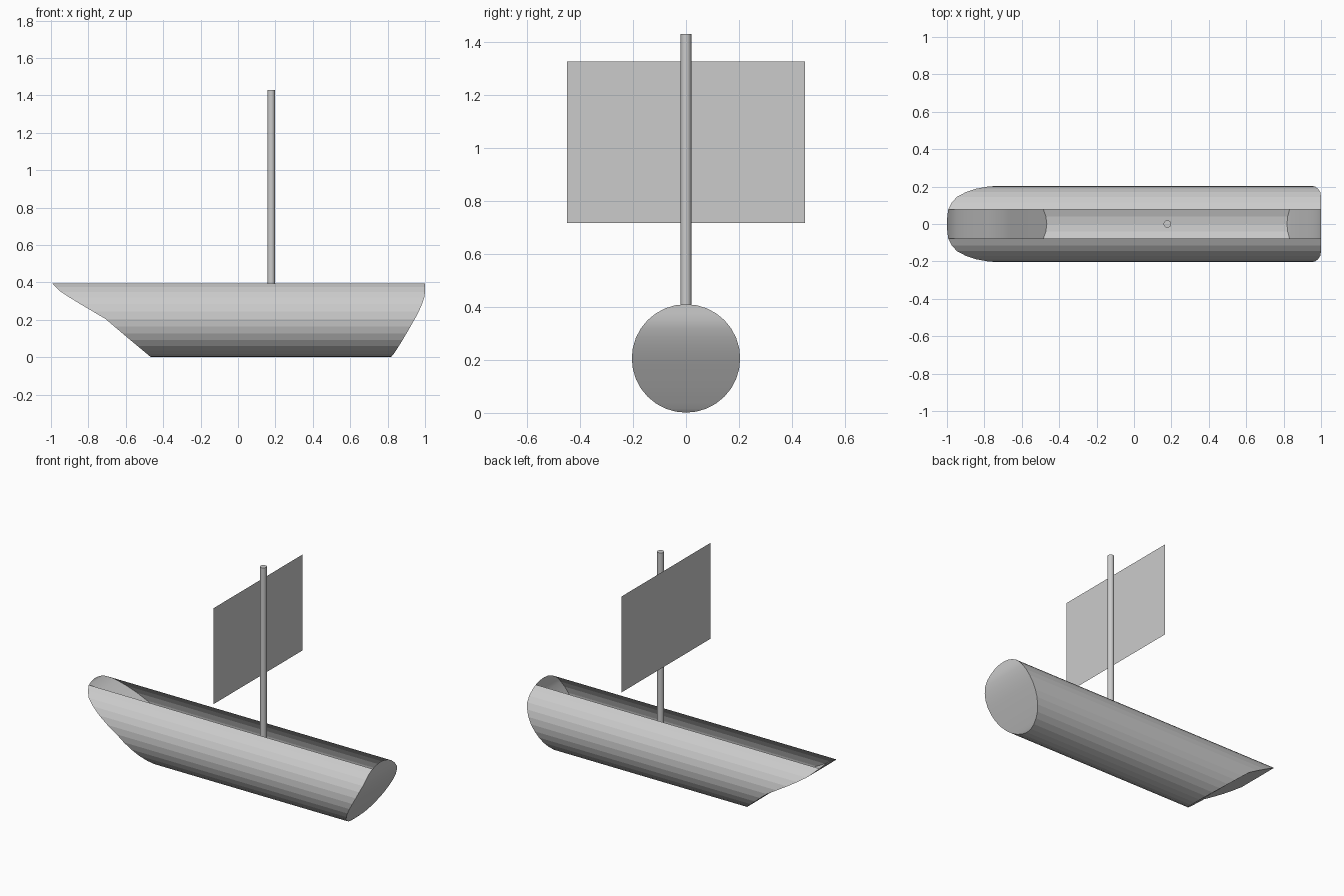
import bpy, bmesh
from math import sin, cos, tau

if "Cube" in bpy.data.objects:
    bpy.data.objects.remove(bpy.data.objects["Cube"])

SIDES, R, CZ = 32, 0.2045, 0.2055
HALF, SLOT = SIDES // 2, 2          # facets left open on each side of the top

# side-view profiles of both ends as (z, x)
BOW = [(0, -.465), (.1, -.585), (.206, -.71), (.3, -.87), (.355, -.955), (.394, -.993), (.41, -1)]
STERN = [(0, .817), (.02, .835), (.1, .885), (.2, .943), (.26, .975), (.33, 1), (.41, 1)]


def lookup(profile, z):
    z = min(max(z, profile[0][0]), profile[-1][0])
    for (z0, x0), (z1, x1) in zip(profile, profile[1:]):
        if z <= z1:
            return x0 + (x1 - x0) * (z - z0) / (z1 - z0)


def make_object(name, bm):
    mesh = bpy.data.meshes.new(name)
    bm.to_mesh(mesh)
    bm.free()
    obj = bpy.data.objects.new(name, mesh)
    bpy.context.collection.objects.link(obj)
    return obj


def ring(bm, profile):
    verts = {}
    for k in range(-HALF + 1, HALF + 1):
        a = tau * k / SIDES
        z = CZ - R * cos(a)
        verts[k] = bm.verts.new((lookup(profile, z), R * sin(a), z))
    verts[-HALF] = verts[HALF]
    return verts


def end_cap(bm, v, flip):
    # strips straight across the hull, from keel to top
    for k in range(HALF):
        loop = []
        for p in (v[-k], v[k], v[k + 1], v[-k - 1]):
            if p not in loop:
                loop.append(p)
        face = bm.faces.new(loop[::-1] if flip else loop)
        face.smooth = True


# hull: open-topped tube with curved, raked end sheets
bm = bmesh.new()
bow, stern = ring(bm, BOW), ring(bm, STERN)
for k in range(-HALF + SLOT, HALF - SLOT):
    bm.faces.new((bow[k], bow[k + 1], stern[k + 1], stern[k]))
end_cap(bm, bow, True)
end_cap(bm, stern, False)
for e in bm.edges:
    if len(e.link_faces) == 2 and e.link_faces[0].smooth != e.link_faces[1].smooth:
        e.smooth = False
make_object("hull", bm)

# mast
bottom, top = 0.01, 1.43
bpy.ops.mesh.primitive_cylinder_add(vertices=32, radius=0.02, depth=top - bottom,
                                    location=(0.178, 0, (top + bottom) / 2))
bpy.context.object.name = "mast"
bpy.ops.object.shade_smooth_by_angle()

# square sail: a thin sheet just ahead of the mast
bm = bmesh.new()
bm.faces.new([bm.verts.new((0.14, y, z)) for y, z in
              ((-.448, .716), (.448, .716), (.448, 1.325), (-.448, 1.325))])
make_object("sail", bm)
